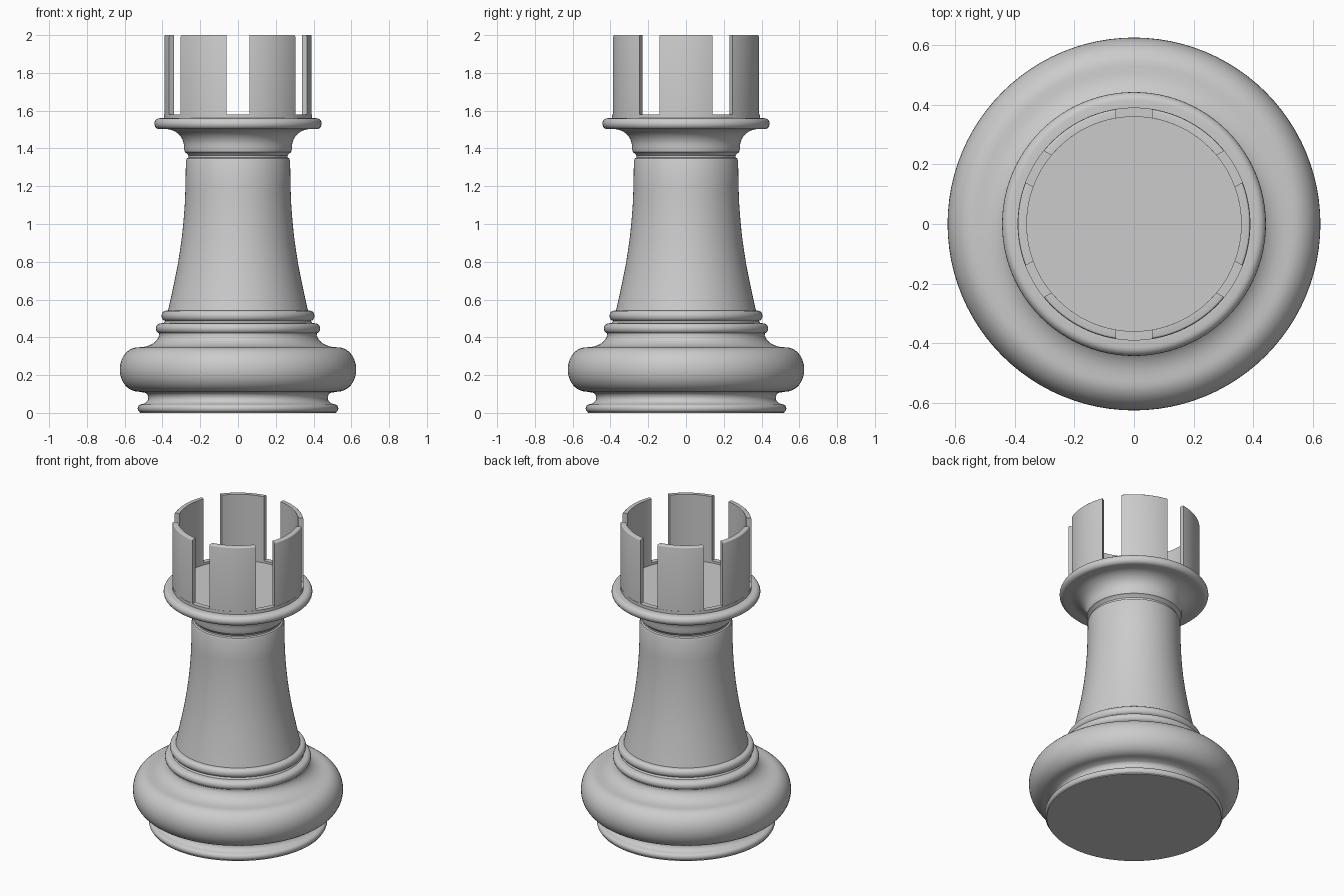
import bpy, bmesh
from math import sin, cos, pi, asin, radians

if "Cube" in bpy.data.objects:
    bpy.data.objects.remove(bpy.data.objects["Cube"])

SEG = 96


def arc(r, z, rx, rz, a0, a1, n=8):
    """Points on an elliptical arc of the profile, angles in degrees."""
    return [(r + rx * cos(radians(a0 + (a1 - a0) * i / n)),
             z + rz * sin(radians(a0 + (a1 - a0) * i / n))) for i in range(n + 1)]


def finish(name, bm, angle=35):
    bmesh.ops.recalc_face_normals(bm, faces=bm.faces)
    mesh = bpy.data.meshes.new(name)
    bm.to_mesh(mesh)
    bm.free()
    ob = bpy.data.objects.new(name, mesh)
    bpy.context.collection.objects.link(ob)
    bpy.ops.object.select_all(action='DESELECT')
    ob.select_set(True)
    bpy.context.view_layer.objects.active = ob
    bpy.ops.object.shade_smooth_by_angle(angle=radians(angle))
    return ob


def lathe(name, profile):
    """Revolve a profile, capping both ends with a flat disc."""
    bm = bmesh.new()
    rings = [[bm.verts.new((r * cos(2 * pi * i / SEG), r * sin(2 * pi * i / SEG), z))
              for i in range(SEG)] for r, z in profile]
    for a, b in zip(rings, rings[1:]):
        for i in range(SEG):
            j = (i + 1) % SEG
            bm.faces.new((a[i], a[j], b[j], b[i]))
    bm.faces.new(rings[0])
    bm.faces.new(rings[-1])
    return finish(name, bm)


# Foot, round base bulge and the two collar rings
base = [(0.52, 0)]
base += arc(0.51, 0.024, 0.021, 0.022, -60, 90)
base += arc(0.515, 0.08, 0.04, 0.034, 260, 130, 8)
base += arc(0.53, 0.23, 0.096, 0.117, -90, 90, 20)
base += arc(0.52, 0.425, 0.105, 0.077, 265, 190, 8)
base += arc(0.41, 0.447, 0.025, 0.027, -70, 90)
base += [(0.393, 0.476), (0.388, 0.484)]
base += arc(0.383, 0.514, 0.022, 0.027, -80, 90)
base += [(0.36, 0.543)]
lathe("base", base)

# Tapering shaft, neck bead and flare, top collar, low rim and sunken floor
body = [(0.371, 0.54), (0.355, 0.61), (0.336, 0.7), (0.32, 0.78), (0.307, 0.86),
        (0.296, 0.94), (0.288, 1.02), (0.282, 1.1), (0.278, 1.2), (0.276, 1.335),
        (0.271, 1.347), (0.262, 1.352), (0.262, 1.362), (0.27, 1.372), (0.281, 1.38),
        (0.285, 1.395)]
body += arc(0.385, 1.41, 0.099, 0.093, 180, 95, 10)
body += arc(0.415, 1.531, 0.028, 0.029, -90, 90, 10)
body += [(0.391, 1.56), (0.391, 1.58), (0.36, 1.58), (0.36, 1.565)]
lathe("shaft_and_collar", body)

# Six tall curved battlements, with parallel-sided gaps between them
R_OUT, R_IN, HALF_GAP = 0.39, 0.36, 0.061
N = 14
for k in range(6):
    mid = k * pi / 3
    a_out = pi / 6 - asin(HALF_GAP / R_OUT)
    a_in = pi / 6 - asin(HALF_GAP / R_IN)
    ts = [-1 + 2 * i / N for i in range(N + 1)]
    outline = [(R_OUT, mid + a_out * t) for t in ts] + [(R_IN, mid - a_in * t) for t in ts]
    bm = bmesh.new()
    low = [bm.verts.new((r * cos(a), r * sin(a), 1.57)) for r, a in outline]
    face = bm.faces.new(low)
    ext = bmesh.ops.extrude_face_region(bm, geom=[face])
    for v in ext["geom"]:
        if isinstance(v, bmesh.types.BMVert):
            v.co.z = 2.0
    # soften the outer top edge
    rim = [e for e in bm.edges if all(v.co.z > 1.9 and v.co.xy.length > 0.38 for v in e.verts)]
    bmesh.ops.bevel(bm, geom=rim, offset=0.007, segments=3, profile=0.5, affect='EDGES')
    finish(f"battlement_{k + 1}", bm)
